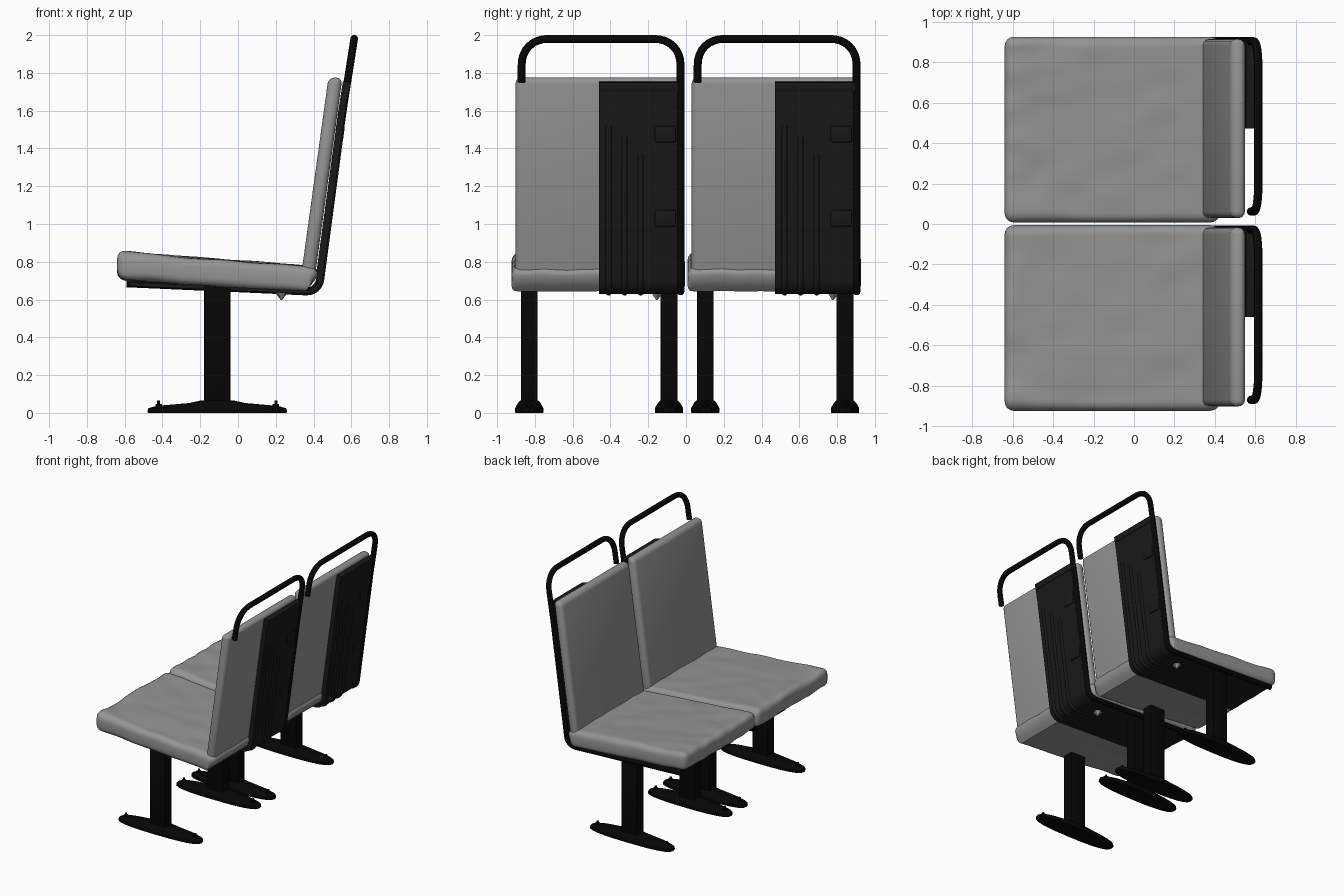
import bpy, bmesh, math
from mathutils import Vector, noise

if "Cube" in bpy.data.objects:
    bpy.data.objects.remove(bpy.data.objects["Cube"])


def material(name, v):
    m = bpy.data.materials.new(name)
    m.diffuse_color = (v, v, v, 1)
    m.use_nodes = True
    m.node_tree.nodes["Principled BSDF"].inputs["Base Color"].default_value = m.diffuse_color
    return m


METAL = material("black_metal", 0.002)
SHELL = material("dark_plastic", 0.010)
FABRIC = material("grey_fabric", 0.30)


def finish(name, bm, mat=None, angle=35):
    bmesh.ops.recalc_face_normals(bm, faces=bm.faces[:])
    me = bpy.data.meshes.new(name)
    bm.to_mesh(me)
    bm.free()
    ob = bpy.data.objects.new(name, me)
    bpy.context.collection.objects.link(ob)
    if mat:
        me.materials.append(mat)
    bpy.ops.object.select_all(action='DESELECT')
    bpy.context.view_layer.objects.active = ob
    ob.select_set(True)
    bpy.ops.object.shade_smooth_by_angle(angle=math.radians(angle))
    return ob


def rounded_box(center, size, r, seg=3):
    bm = bmesh.new()
    bmesh.ops.create_cube(bm, size=1)
    for v in bm.verts:
        v.co = Vector(a * b for a, b in zip(v.co, size))
    bmesh.ops.bevel(bm, geom=bm.edges[:], offset=r, segments=seg, profile=0.5, affect='EDGES')
    bmesh.ops.translate(bm, verts=bm.verts[:], vec=center)
    return bm


def lean(bm, z0, slope):
    for v in bm.verts:
        v.co.x += (v.co.z - z0) * slope


def fillet(points, radii, n=6):
    """Round the inner corners of a polyline with smooth arcs."""
    pts = [Vector(p) for p in points]
    out = [pts[0]]
    for a, b, c, r in zip(pts, pts[1:], pts[2:], radii):
        p, q = b + (a - b).normalized() * r, b + (c - b).normalized() * r
        for i in range(n + 1):
            t = i / n
            k = 2 * t * (1 - t) * 0.8
            out.append((p * (1 - t) ** 2 + q * t * t + b * k) / ((1 - t) ** 2 + t * t + k))
    return out + [pts[-1]]


def tube(name, pts, radius, mat):
    cu = bpy.data.curves.new(name, 'CURVE')
    cu.dimensions = '3D'
    cu.bevel_depth, cu.bevel_resolution, cu.use_fill_caps = radius, 3, True
    sp = cu.splines.new('POLY')
    sp.points.add(len(pts) - 1)
    for s, p in zip(sp.points, pts):
        s.co = (*p, 1)
    cu.materials.append(mat)
    ob = bpy.data.objects.new(name, cu)
    bpy.context.collection.objects.link(ob)
    bpy.ops.object.select_all(action='DESELECT')
    bpy.context.view_layer.objects.active = ob
    ob.select_set(True)
    bpy.ops.object.convert(target='MESH')
    bpy.ops.object.shade_smooth_by_angle(angle=math.radians(50))


def back_x(z):
    return 0.425 + (z - 0.64) * 0.1354 if z < 1.6 else 0.555 + (z - 1.6) * 0.158


def seat_cushion(y):
    bm = rounded_box((-0.108, y, 0.74), (1.064, 0.918, 0.145), 0.045, 4)
    cuts = [((-0.6 + i * 0.035, 0, 0), (1, 0, 0)) for i in range(29)]
    cuts += [((0, y - 0.4 + i * 0.04, 0), (0, 1, 0)) for i in range(21)]
    for co, no in cuts:
        bmesh.ops.bisect_plane(bm, geom=bm.verts[:] + bm.edges[:] + bm.faces[:],
                               plane_co=co, plane_no=no)
    # slope to the rear, worn creases strongest at the front edge, corner tucked into the shell
    for v in bm.verts:
        c = v.co
        wave = noise.noise(Vector((c.x * 5, (c.y - y) * 9, c.z * 4 + y)))
        c.z += wave * (0.014 if c.x < -0.45 else 0.008) - (c.x + 0.1) * 0.075
        c.z = max(c.z, 0.643 + (0.42 - c.x) * 0.045)
        c.x = min(c.x, c.z - 0.29)
    finish("seat_cushion", bm, FABRIC, 60)


def half_shell(y):
    path = fillet([(-0.57, 0.685), (0.425, 0.64), (0.555, 1.6), (0.579, 1.75)], [0.07, 0.05])
    n = len(path)
    sides = [[], []]
    for i, p in enumerate(path):
        t = (path[min(i + 1, n - 1)] - path[max(i - 1, 0)]).normalized()
        nor = Vector((t.y, -t.x))
        sides[0].append(p + nor * 0.013)
        sides[1].append(p - nor * (0.024 if p.x > 0.43 else 0.006))
    outline = sides[0] + sides[1][::-1]
    bm = bmesh.new()
    rows = [[bm.verts.new((p.x, yy, p.y)) for p in outline] for yy in (y + 0.005, y + 0.438)]
    m = len(outline)
    for i in range(m):
        j = (i + 1) % m
        bm.faces.new((rows[0][i], rows[0][j], rows[1][j], rows[1][i]))
    for row in rows:
        for i in range(n - 1):
            bm.faces.new((row[i], row[i + 1], row[m - 2 - i], row[m - 1 - i]))
    finish("half_shell", bm, SHELL)


def foot(x, y):
    n = 24
    bm = bmesh.new()
    rings = []
    for a, b, z in [(.365, .073, 0), (.37, .075, .004), (.365, .075, .025), (.32, .068, .037),
                    (.15, .06, .052), (.085, .047, .066)]:
        ring = []
        for i in range(n):
            c, s = math.cos(2 * math.pi * i / n), math.sin(2 * math.pi * i / n)
            ring.append(bm.verts.new((x + a * math.copysign(abs(c) ** 0.8, c),
                                      y + b * math.copysign(abs(s) ** 0.7, s), z)))
        rings.append(ring)
    for r, q in zip(rings, rings[1:]):
        for i in range(n):
            bm.faces.new((r[i], r[(i + 1) % n], q[(i + 1) % n], q[i]))
    bm.faces.new(rings[0])
    bm.faces.new(rings[-1])
    finish("foot_plate", bm, METAL)


def cone(name, loc, r1, r2, h, seg, mat):
    bm = bmesh.new()
    bmesh.ops.create_cone(bm, cap_ends=True, segments=seg, radius1=r1, radius2=r2, depth=h)
    bmesh.ops.translate(bm, verts=bm.verts[:], vec=loc)
    finish(name, bm, mat)


for y in (-0.465, 0.467):
    # cushions
    seat_cushion(y)
    bm = rounded_box((0.446, y + 0.005, 1.24), (0.074, 0.885, 1.07), 0.032, 4)
    lean(bm, 1.27, 0.138)
    finish("backrest_cushion", bm, FABRIC, 60)
    cone("fabric_fold", (0.23, y + 0.31, 0.627), 0.004, 0.05, 0.058, 5, FABRIC)

    # frame tube: under the seat, up the back and over as a grab handle
    yr, yl = y + 0.436, y - 0.405
    tube("frame_and_handle", fillet(
        [(-0.59, yr, 0.685), (0.425, yr, 0.64), (0.555, yr, 1.6), (0.615, yr, 1.98),
         (0.615, yl, 1.98), (0.579, yl, 1.75)], [0.07, 0.05, 0.14, 0.14], 8), 0.021, METAL)

    # rear shell on one half, with ribs, lip and clips
    half_shell(y)
    for dy, top in ((0.055, 1.52), (0.14, 1.46), (0.225, 1.37)):
        tube("shell_rib", fillet([(0.25, y + dy, 0.644), (0.430, y + dy, 0.636),
                                  (back_x(top) + 0.004, y + dy, top)], [0.07]), 0.018, SHELL)
    bm = rounded_box((back_x(1.725), y + 0.22, 1.725), (0.036, 0.43, 0.05), 0.006, 2)
    lean(bm, 1.725, 0.16)
    finish("shell_lip", bm, SHELL)
    for z in (1.475, 1.03):
        bm = rounded_box((back_x(z) + 0.005, y + 0.355, z), (0.034, 0.115, 0.09), 0.012, 2)
        lean(bm, z, 0.135)
        finish("shell_clip", bm, SHELL)

    # legs, feet and bolts
    for dy in (-0.365, 0.375):
        finish("leg", rounded_box((-0.11, y + dy, 0.36), (0.14, 0.088, 0.62), 0.006, 2), METAL)
        foot(-0.11, y + dy)
        for x in (-0.42, 0.2):
            cone("foot_bolt", (x, y + dy, 0.032), 0.02, 0.02, 0.03, 6, METAL)
            cone("bolt_tip", (x, y + dy, 0.045), 0.008, 0.008, 0.04, 8, METAL)
